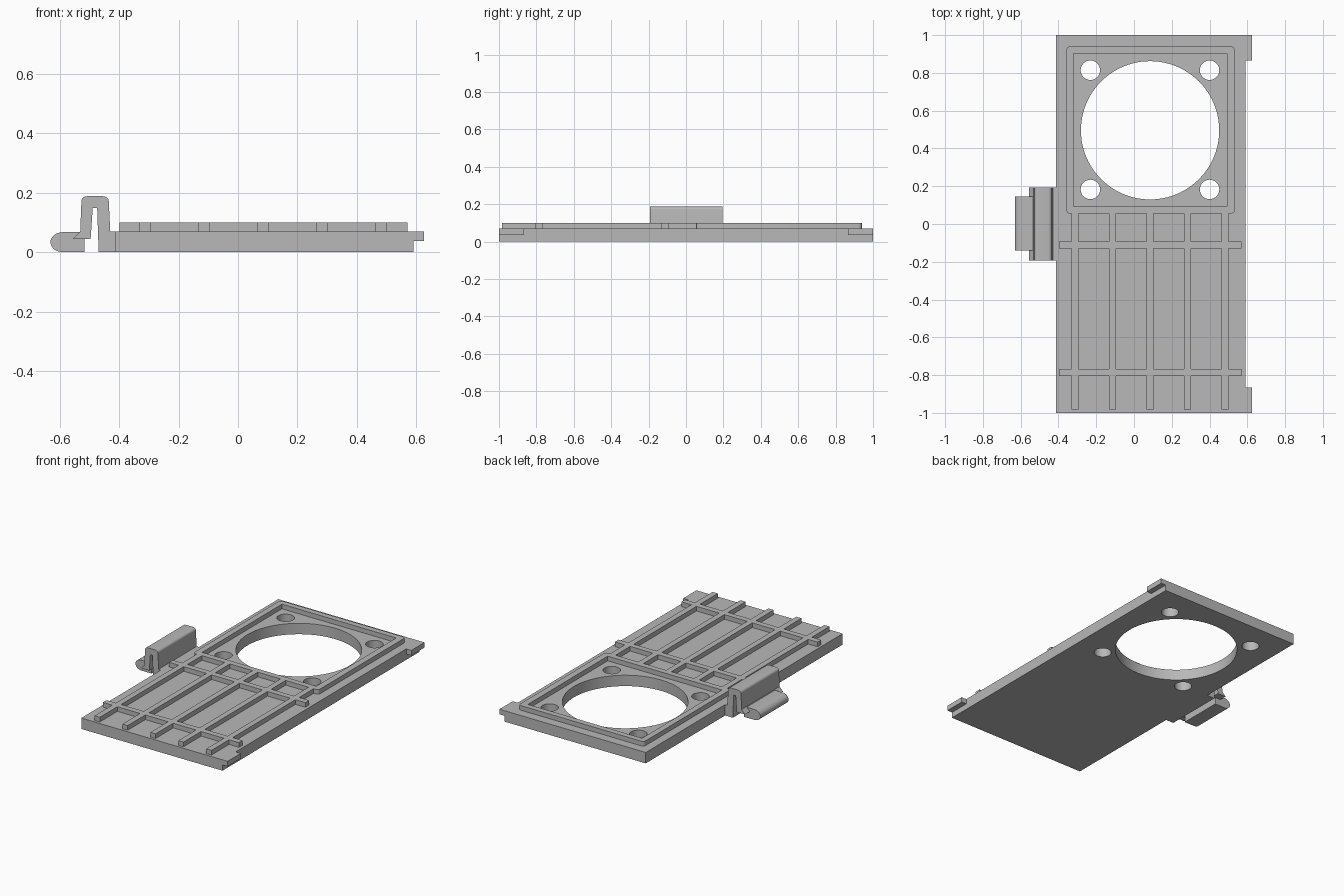
import bpy, bmesh, math
from mathutils import Vector

if "Cube" in bpy.data.objects:
    bpy.data.objects.remove(bpy.data.objects["Cube"])

grey = bpy.data.materials.new("plain grey")
grey.use_nodes = True
grey.diffuse_color = (0.48, 0.48, 0.48, 1)
grey.node_tree.nodes["Principled BSDF"].inputs["Base Color"].default_value = grey.diffuse_color


def prism(name, points, lo, hi, axis="z"):
    """Extrude an outline along z (points are x, y) or along y (points are x, z)."""
    place = (lambda a, b: (a, b, lo)) if axis == "z" else (lambda a, b: (a, lo, b))
    step = Vector((0, 0, hi - lo)) if axis == "z" else Vector((0, hi - lo, 0))
    bm = bmesh.new()
    face = bm.faces.new([bm.verts.new(place(*p)) for p in points])
    moved = bmesh.ops.extrude_face_region(bm, geom=[face], use_keep_orig=True)["geom"]
    bmesh.ops.translate(bm, vec=step, verts=[v for v in moved if isinstance(v, bmesh.types.BMVert)])
    bmesh.ops.recalc_face_normals(bm, faces=bm.faces)
    mesh = bpy.data.meshes.new(name)
    bm.to_mesh(mesh)
    bm.free()
    mesh.materials.append(grey)
    obj = bpy.data.objects.new(name, mesh)
    bpy.context.collection.objects.link(obj)
    return obj


def box(name, x0, x1, y0, y1, z0, z1):
    return prism(name, [(x0, y0), (x1, y0), (x1, y1), (x0, y1)], z0, z1)


def arc(cx, cy, rx, ry, start, end, n):
    angles = [math.radians(start + (end - start) * i / n) for i in range(n + 1)]
    return [(cx + rx * math.cos(a), cy + ry * math.sin(a)) for a in angles]


def activate(obj):
    bpy.ops.object.select_all(action="DESELECT")
    obj.select_set(True)
    bpy.context.view_layer.objects.active = obj


def cut(obj, cutter):
    mod = obj.modifiers.new("cut", "BOOLEAN")
    mod.operation, mod.solver, mod.object = "DIFFERENCE", "EXACT", cutter
    activate(obj)
    bpy.ops.object.modifier_apply(modifier=mod.name)
    bpy.data.objects.remove(cutter)


def smooth(obj):
    activate(obj)
    bpy.ops.object.shade_smooth_by_angle(angle=math.radians(30))


TOP, RIB_TOP, SINK = 0.07, 0.10, 0.065

# Base plate with the large opening and four screw holes
plate = box("base_plate", -0.414, 0.59, -1, 1, 0, TOP)
holes = [(0.085, 0.496, 0.366, 96)]
holes += [(x, y, 0.0515, 32) for x in (-0.231, 0.40) for y in (0.183, 0.814)]
for x, y, r, n in holes:
    cut(plate, prism("hole_cutter", arc(x, y, r, r, 0, 360, n)[:-1], -0.1, 0.2))
smooth(plate)

# Corner tabs on the left edge
box("rear_tab", 0.59, 0.626, 0.866, 1, 0.037, TOP)
box("front_tab", 0.59, 0.626, -1, -0.866, 0.037, TOP)

# Raised square frame with rounded outer corners
x0, x1, y0, y1, r = -0.358, 0.533, 0.055, 0.94, 0.018
outline = []
for cx, cy, a in ((x1 - r, y1 - r, 0), (x0 + r, y1 - r, 90),
                  (x0 + r, y0 + r, 180), (x1 - r, y0 + r, 270)):
    outline += arc(cx, cy, r, r, a, a + 90, 5)
frame = prism("raised_frame", outline, TOP, RIB_TOP)
cut(frame, box("frame_cutter", -0.32, 0.492, 0.092, 0.903, 0, 0.2))
smooth(frame)

# Rib grid: two cross ribs and five lengthwise ribs split around them
for name, y in (("front_cross_rib", -0.804), ("rear_cross_rib", -0.13)):
    box(name, -0.398, 0.57, y, y + 0.037, SINK, RIB_TOP)
for i in range(5):
    x = -0.313 + 0.1985 * i
    for part, a, b in (("front", -0.983, -0.804), ("middle", -0.767, -0.13), ("rear", -0.093, 0.055)):
        box(f"{part}_rib_{i + 1}", x - 0.0185, x + 0.0185, a, b, SINK, RIB_TOP)

# Spring clip: folded strip with a barb on its free leg
clip = [(-0.469, 0), (-0.414, 0), (-0.414, TOP), (-0.43, TOP)]
clip += arc(-0.455, 0.172, 0.02, 0.016, 0, 90, 6)
clip += arc(-0.507, 0.172, 0.02, 0.016, 90, 180, 6)
clip += [(-0.531, TOP), (-0.556, 0.044), (-0.496, 0.044), (-0.489, 0.148), (-0.474, 0.148)]
smooth(prism("spring_clip", clip, -0.192, 0.194, axis="y"))

# Finger lever with a rounded outer end
lever = [(-0.516, 0), (-0.516, 0.067)]
lever += arc(-0.59, 0.0335, 0.041, 0.0335, 90, 270, 16)
smooth(prism("finger_lever", lever, -0.14, 0.146, axis="y"))
